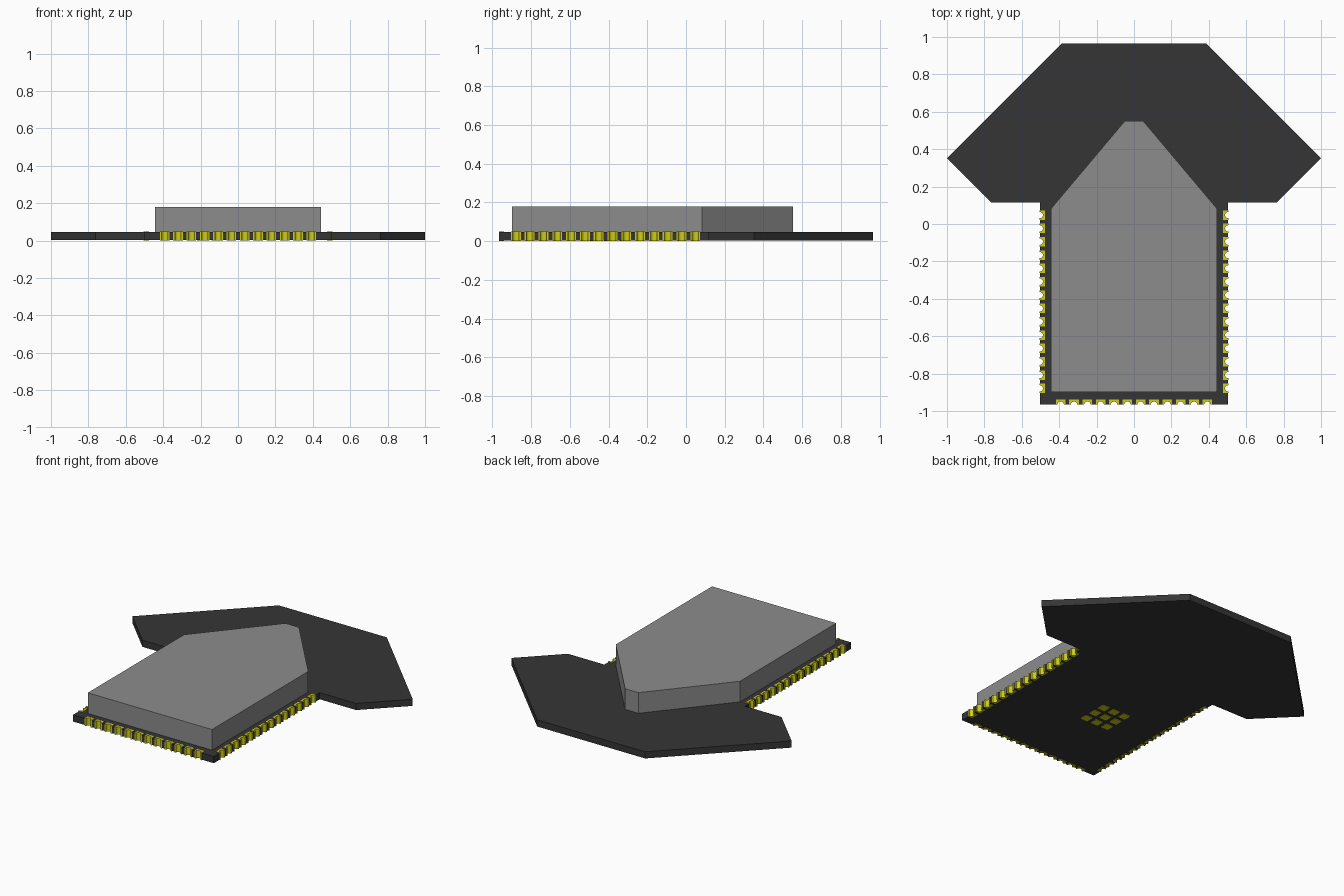
import bpy
import bmesh
import math
from mathutils import Vector

if "Cube" in bpy.data.objects:
    bpy.data.objects.remove(bpy.data.objects["Cube"])


def material(name, rgb):
    m = bpy.data.materials.new(name)
    m.use_nodes = True
    m.diffuse_color = (*rgb, 1)
    m.node_tree.nodes["Principled BSDF"].inputs["Base Color"].default_value = (*rgb, 1)
    return m


BLACK = material("board_black", (0.036, 0.036, 0.036))
GREY = material("shield_grey", (0.265, 0.265, 0.265))
YELLOW = material("pad_yellow", (0.62, 0.62, 0.01))


def prisms(name, outlines, z0, z1, mat):
    """Extrude one or more flat outlines between two heights as one object."""
    bm = bmesh.new()
    for pts in outlines:
        lower = [bm.verts.new((p[0], p[1], z0)) for p in pts]
        upper = [bm.verts.new((p[0], p[1], z1)) for p in pts]
        bm.faces.new(lower[::-1])
        bm.faces.new(upper)
        for i in range(len(pts)):
            bm.faces.new((lower[i - 1], lower[i], upper[i], upper[i - 1]))
    bmesh.ops.recalc_face_normals(bm, faces=bm.faces)
    mesh = bpy.data.meshes.new(name)
    bm.to_mesh(mesh)
    bm.free()
    mesh.materials.append(mat)
    obj = bpy.data.objects.new(name, mesh)
    bpy.context.collection.objects.link(obj)


def arc(centre, along, inward, r, steps=10):
    """Half-round notch cut inward from an edge."""
    return [centre - along * r * math.cos(math.pi * i / steps)
            + inward * r * math.sin(math.pi * i / steps) for i in range(steps + 1)]


# Edge contacts, listed counter-clockwise: centre, edge direction, inward direction
PITCH = 0.0713
HALF_W, FRONT = 0.502, -0.964
X, Y = Vector((1, 0)), Vector((0, 1))
front = [(Vector(((i - 5.5) * PITCH, FRONT)), X, Y) for i in range(12)]
right = [(Vector((HALF_W, 0.048 - (13 - i) * PITCH)), Y, -X) for i in range(14)]
left = [(Vector((-HALF_W, 0.048 - i * PITCH)), -Y, X) for i in range(14)]


def notches(row):
    return [p for c, d, n in row for p in arc(c, d, n, 0.019)]


# Circuit board with scalloped edges and a broad antenna area at the back
wing = [(HALF_W, 0.115), (0.762, 0.115), (1.0, 0.352), (0.385, 0.966)]
outline = [(-HALF_W, FRONT)] + notches(front) + [(HALF_W, FRONT)] + notches(right)
outline += wing + [(-x, y) for x, y in reversed(wing)] + notches(left)
prisms("circuit_board", [outline], 0.003, 0.046, BLACK)


# C-shaped plated contacts lining the notches
def contact(c, d, n):
    c = c - n * 0.002
    w, depth = 0.0255, 0.027
    return ([c - d * w] + arc(c, d, n, 0.017)
            + [c + d * w, c + d * w + n * depth, c - d * w + n * depth])


for name, row in (("front", front), ("left", right), ("right", left)):
    prisms(name + "_contacts", [contact(*e) for e in row], 0.0, 0.049, YELLOW)

# Metal shield with a tapered back end
shield = [(0.443, -0.898), (0.443, 0.083), (0.048, 0.552)]
shield += [(-x, y) for x, y in reversed(shield)]
prisms("shield", [shield], 0.046, 0.179, GREY)

# Three by three ground pads underneath
squares = []
for i in (-1, 0, 1):
    for j in (-1, 0, 1):
        cx, cy, h = -0.115 + i * 0.078, -0.397 + j * 0.078, 0.0255
        squares.append([(cx - h, cy - h), (cx + h, cy - h), (cx + h, cy + h), (cx - h, cy + h)])
prisms("ground_pads", squares, 0.0, 0.004, YELLOW)
